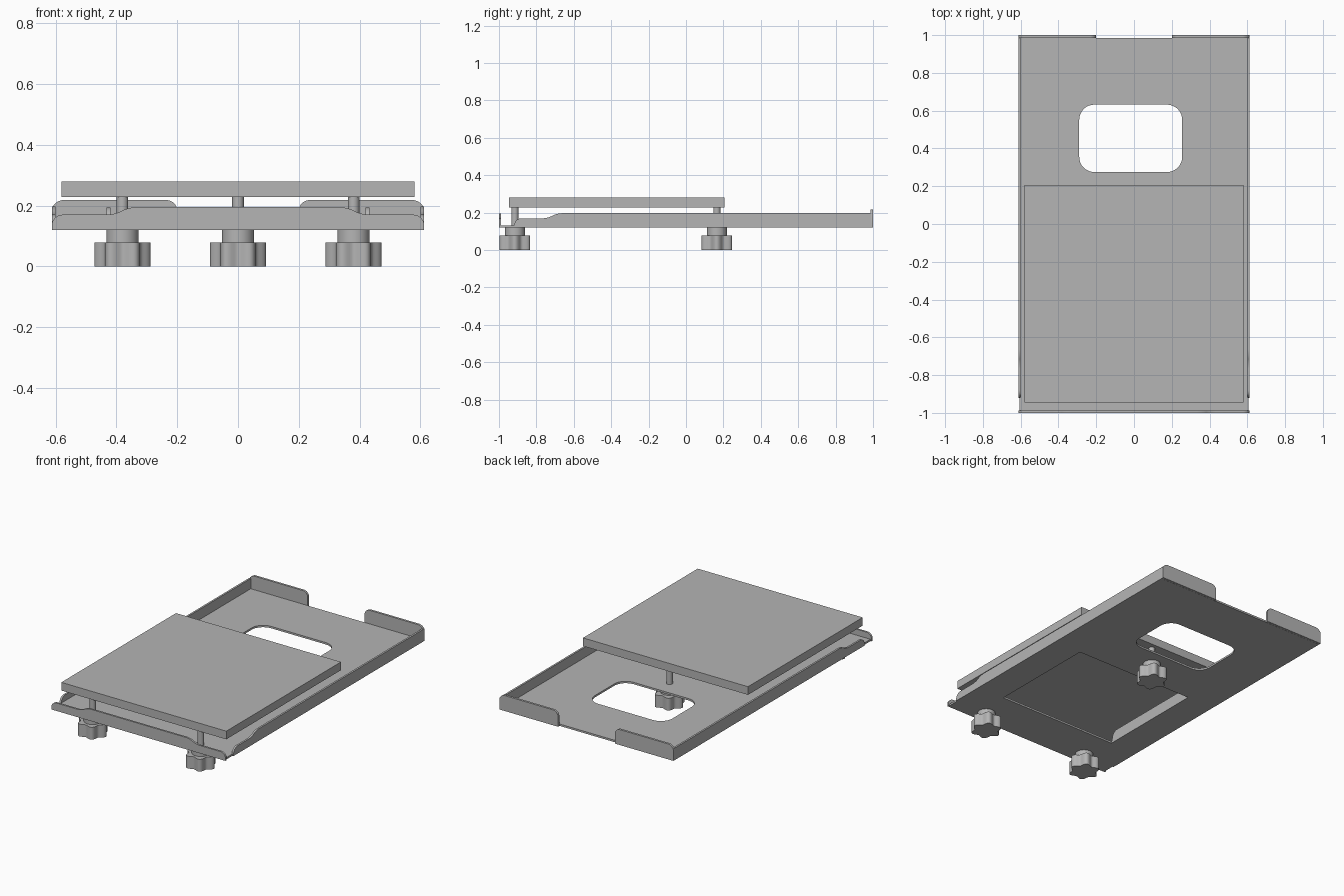
import bpy, bmesh, math
from mathutils import Matrix, Vector

cube = bpy.data.objects.get("Cube")
if cube:
    bpy.data.objects.remove(cube, do_unlink=True)

grey = bpy.data.materials.new("plain_grey")
grey.use_nodes = True
colour = (0.46, 0.46, 0.46, 1)
grey.diffuse_color = colour
grey.node_tree.nodes["Principled BSDF"].inputs["Base Color"].default_value = colour

T = 0.012          # sheet thickness
BASE = 0.12        # underside of the sheet
FLAT = Matrix.Identity(4)
FACING_Y = Matrix.Rotation(math.pi / 2, 4, 'X')                    # outline in x, z
FACING_X = Matrix(((0, 0, 1, 0), (1, 0, 0, 0), (0, 1, 0, 0), (0, 0, 0, 1)))  # outline in y, z


def fillet(corners, steps=8):
    """Round each corner (x, y, setback) of a closed outline."""
    pts = []
    for i, (x, y, r) in enumerate(corners):
        p = Vector((x, y))
        if not r:
            pts.append(p)
            continue
        prev = Vector(corners[i - 1][:2])
        nxt = Vector(corners[(i + 1) % len(corners)][:2])
        a = p + (prev - p).normalized() * r
        b = p + (nxt - p).normalized() * r
        w = math.sqrt(0.5)   # conic weight for a round arc
        for k in range(steps + 1):
            t = k / steps
            c0, c1, c2 = (1 - t) ** 2, 2 * w * t * (1 - t), t * t
            pts.append((a * c0 + p * c1 + b * c2) / (c0 + c1 + c2))
    return pts


def rect(x0, x1, y0, y1, r=0):
    return fillet([(x0, y0, r), (x1, y0, r), (x1, y1, r), (x0, y1, r)])


def slab(name, loops, depth, frame, centre):
    """Extrude an outline (further loops are holes) about a centre plane."""
    curve = bpy.data.curves.new(name, 'CURVE')
    curve.dimensions = '2D'
    curve.fill_mode = 'BOTH'
    curve.extrude = depth / 2
    for loop in loops:
        s = curve.splines.new('POLY')
        s.points.add(len(loop) - 1)
        for sp, p in zip(s.points, loop):
            sp.co = (p.x, p.y, 0, 1)
        s.use_cyclic_u = True
    tmp = bpy.data.objects.new(name + "_outline", curve)
    bpy.context.collection.objects.link(tmp)
    dg = bpy.context.evaluated_depsgraph_get()
    mesh = bpy.data.meshes.new_from_object(tmp.evaluated_get(dg))
    bpy.data.objects.remove(tmp, do_unlink=True)
    bpy.data.curves.remove(curve)
    bm = bmesh.new()
    bm.from_mesh(mesh)
    bmesh.ops.remove_doubles(bm, verts=bm.verts, dist=1e-5)
    bmesh.ops.recalc_face_normals(bm, faces=bm.faces)
    bm.transform(Matrix.Translation(centre) @ frame)
    bm.to_mesh(mesh)
    bm.free()
    mesh.name = name
    mesh.materials.clear()
    mesh.materials.append(grey)
    obj = bpy.data.objects.new(name, mesh)
    bpy.context.collection.objects.link(obj)
    bpy.ops.object.select_all(action='DESELECT')
    obj.select_set(True)
    bpy.context.view_layer.objects.active = obj
    bpy.ops.object.shade_smooth_by_angle(angle=math.radians(30))
    return obj


# Folded tray: floor with a rounded window and a large cut-out under the plate
slab("tray_floor",
     [rect(-0.605, 0.605, -0.99, 0.985), rect(-0.29, 0.255, 0.275, 0.632, 0.08),
      rect(-0.42, 0.42, -0.71, 0.0)],
     T, FLAT, (0, 0, BASE + T / 2))

# Front wall, raised in the middle with rounded ends
half = [(0.612, BASE, 0), (0.612, 0.17, 0.035), (0.405, 0.17, 0.025), (0.36, 0.195, 0.025)]
front = half + [(-x, z, r) for x, z, r in reversed(half)]
slab("front_wall", [fillet(front)], T, FACING_Y, (0, -1 + T / 2, 0))

# Side walls, back tabs and the upturned edges of the cut-out
side = [(-0.92, BASE, 0), (-0.915, 0.17, 0.035), (-0.74, 0.17, 0.025),
        (-0.69, 0.197, 0.025), (0.99, 0.197, 0), (0.99, BASE, 0)]
tab = [(0.2, BASE, 0), (0.2, 0.218, 0.035), (0.6, 0.218, 0.025), (0.612, 0.19, 0),
       (0.612, BASE, 0)]
lip = [(-0.71, BASE, 0), (-0.69, 0.193, 0.03), (-0.02, 0.193, 0.03), (0, BASE, 0)]
for s, label in ((1, "left"), (-1, "right")):
    slab(label + "_side_wall", [fillet(side)], T, FACING_X, (s * (0.612 - T / 2), 0, 0))
    slab(label + "_back_tab", [fillet([(s * x, z, r) for x, z, r in tab])], 0.014,
         FACING_Y, (0, 0.993, 0))
    slab(label + "_cutout_lip", [fillet(lip)], T, FACING_X, (s * (0.42 + T / 2), 0, 0))

# Raised levelling plate
slab("top_plate", [rect(-0.58, 0.58, -0.946, 0.206)], 0.052, FLAT, (0, 0, 0.254))


def ring(radius, lobe=0.0, n=72):
    """Circle, or a six-lobed outline when lobe is given."""
    out = []
    for i in range(n):
        a = math.tau * i / n
        r = radius + lobe * math.cos(6 * a)
        out.append(Vector((r * math.cos(a), r * math.sin(a))))
    return out


# Three levelling screws: lobed knob, collar and shaft
for label, x, y in (("front_left", 0.38, -0.915), ("front_right", -0.38, -0.915),
                    ("back", 0, 0.165)):
    for part, loop, z0, z1 in (("knob", ring(0.081, 0.011), 0, 0.078),
                               ("collar", ring(0.053), 0.078, BASE),
                               ("shaft", ring(0.019, n=32), BASE, 0.23)):
        slab(label + "_" + part, [loop], z1 - z0, FLAT, (x, y, (z0 + z1) / 2))
